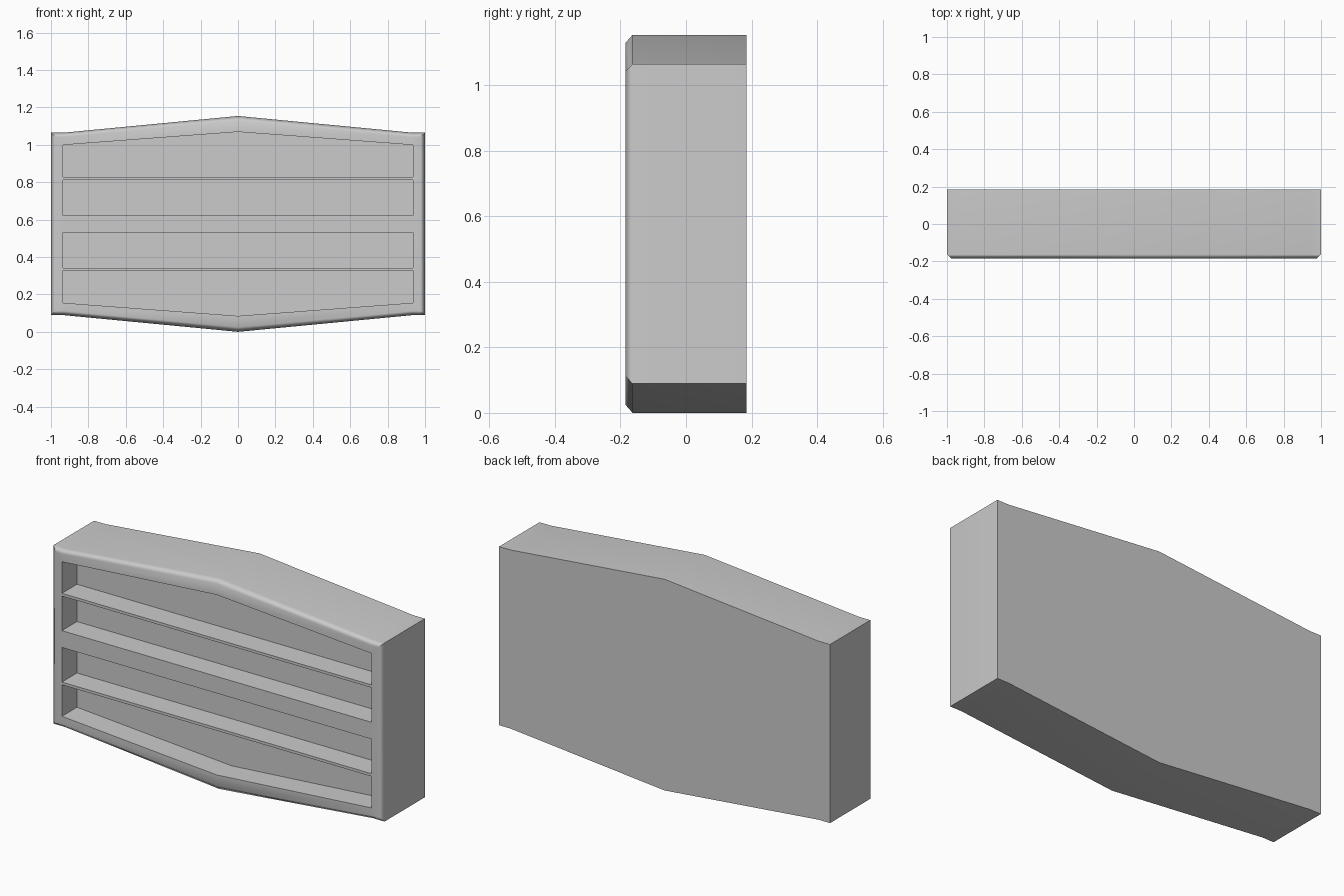
import bpy, bmesh, math

if "Cube" in bpy.data.objects:
    bpy.data.objects.remove(bpy.data.objects["Cube"])

MID = 0.577           # height of the horizontal symmetry line
FRONT, BACK = -0.185, 0.185
CHAMFER = 0.022
SLOT_DEPTH = 0.13


def add_loft(bm, loops):
    """Bridge equal-length (x, z) loops placed at given y values and cap the ends."""
    rings = [[bm.verts.new((x, y, z)) for x, z in pts] for y, pts in loops]
    for a, b in zip(rings, rings[1:]):
        for i in range(len(a)):
            j = (i + 1) % len(a)
            bm.faces.new((a[i], a[j], b[j], b[i]))
    bm.faces.new(rings[0])
    bm.faces.new(rings[-1])


def make_object(name, bm):
    bmesh.ops.recalc_face_normals(bm, faces=bm.faces)
    mesh = bpy.data.meshes.new(name)
    bm.to_mesh(mesh)
    bm.free()
    obj = bpy.data.objects.new(name, mesh)
    bpy.context.collection.objects.link(obj)
    return obj


def outline(x, h, peak):
    """Closed barrel-shaped outline with small flat ends."""
    top = [(-x, h), (-0.93, h), (0, peak), (0.93, h), (x, h)]
    return [(px, MID + pz) for px, pz in top] + [(px, MID - pz) for px, pz in reversed(top)]


# Cabinet body with chamfered front rim
bm = bmesh.new()
full = outline(1.0, 0.488, 0.577)
add_loft(bm, [(FRONT, outline(0.975, 0.465, 0.552)), (FRONT + CHAMFER, full), (BACK, full)])
body = make_object("slotted_body", bm)

# Four recessed slots, mirrored about the middle height
bm = bmesh.new()
W = 0.935
upper = [(-W, 0.25), (W, 0.25), (W, 0.422), (0, 0.492), (-W, 0.422)]
inner = [(-W, 0.046), (W, 0.046), (W, 0.235), (-W, 0.235)]
for s in (1, -1):
    for shape in (upper, inner):
        pts = [(x, MID + s * z) for x, z in shape]
        add_loft(bm, [(FRONT - 0.1, pts), (FRONT + SLOT_DEPTH, pts)])
cutter = make_object("slot_cutter", bm)
cutter.hide_render = True

# Cut the slots and remove the cutter
cut = body.modifiers.new("slots", "BOOLEAN")
cut.operation = "DIFFERENCE"
cut.solver = "EXACT"
cut.object = cutter
bpy.context.view_layer.objects.active = body
body.select_set(True)
bpy.ops.object.modifier_apply(modifier=cut.name)
bpy.data.objects.remove(cutter, do_unlink=True)

# Soft chamfer shading, flat large faces
bpy.ops.object.shade_smooth_by_angle(angle=math.radians(50))
weighted = body.modifiers.new("weighted_normals", "WEIGHTED_NORMAL")
weighted.keep_sharp = True
